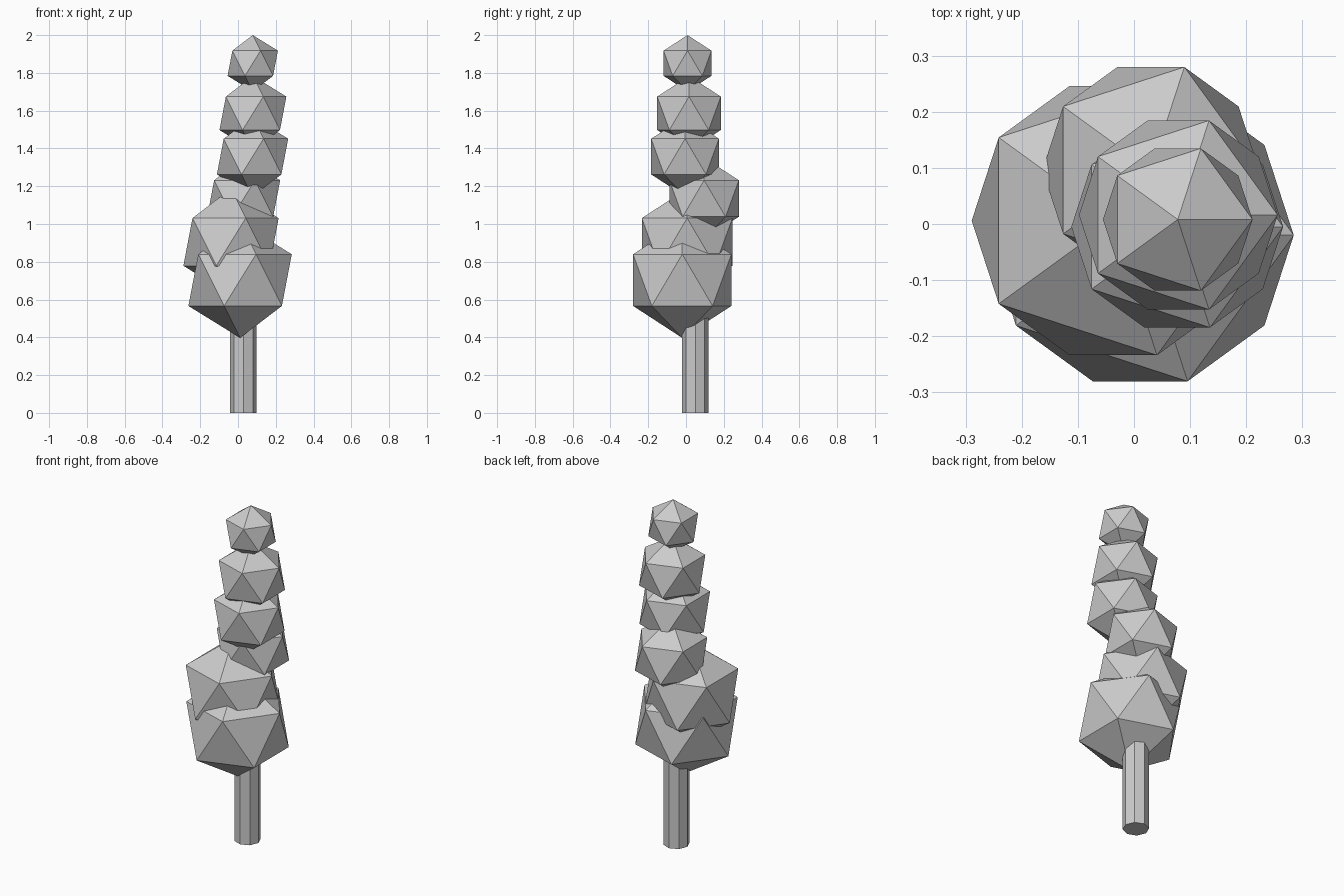
import bpy

if "Cube" in bpy.data.objects:
    bpy.data.objects.remove(bpy.data.objects["Cube"])

# trunk: eight-sided post running up into the lowest foliage ball
TRUNK_HEIGHT = 0.65
bpy.ops.mesh.primitive_cylinder_add(vertices=8, radius=0.071, depth=TRUNK_HEIGHT,
                                    location=(0.028, 0.049, TRUNK_HEIGHT / 2))
bpy.context.object.name = "trunk"


def foliage(index, x, y, z, radius):
    bpy.ops.mesh.primitive_ico_sphere_add(subdivisions=1, radius=radius,
                                          location=(x, y, z))
    bpy.context.object.name = f"foliage_{index}"


# stacked foliage balls from bottom to top: x, y, z, radius
BALLS = [
    (0.011, -0.020, 0.703, 0.306),
    (-0.037, 0.006, 0.905, 0.282),
    (0.030, 0.096, 1.135, 0.216),
    (0.077, -0.005, 1.357, 0.211),
    (0.079, 0.016, 1.586, 0.198),
    (0.078, 0.008, 1.851, 0.149),
]
for i, ball in enumerate(BALLS, 1):
    foliage(i, *ball)
